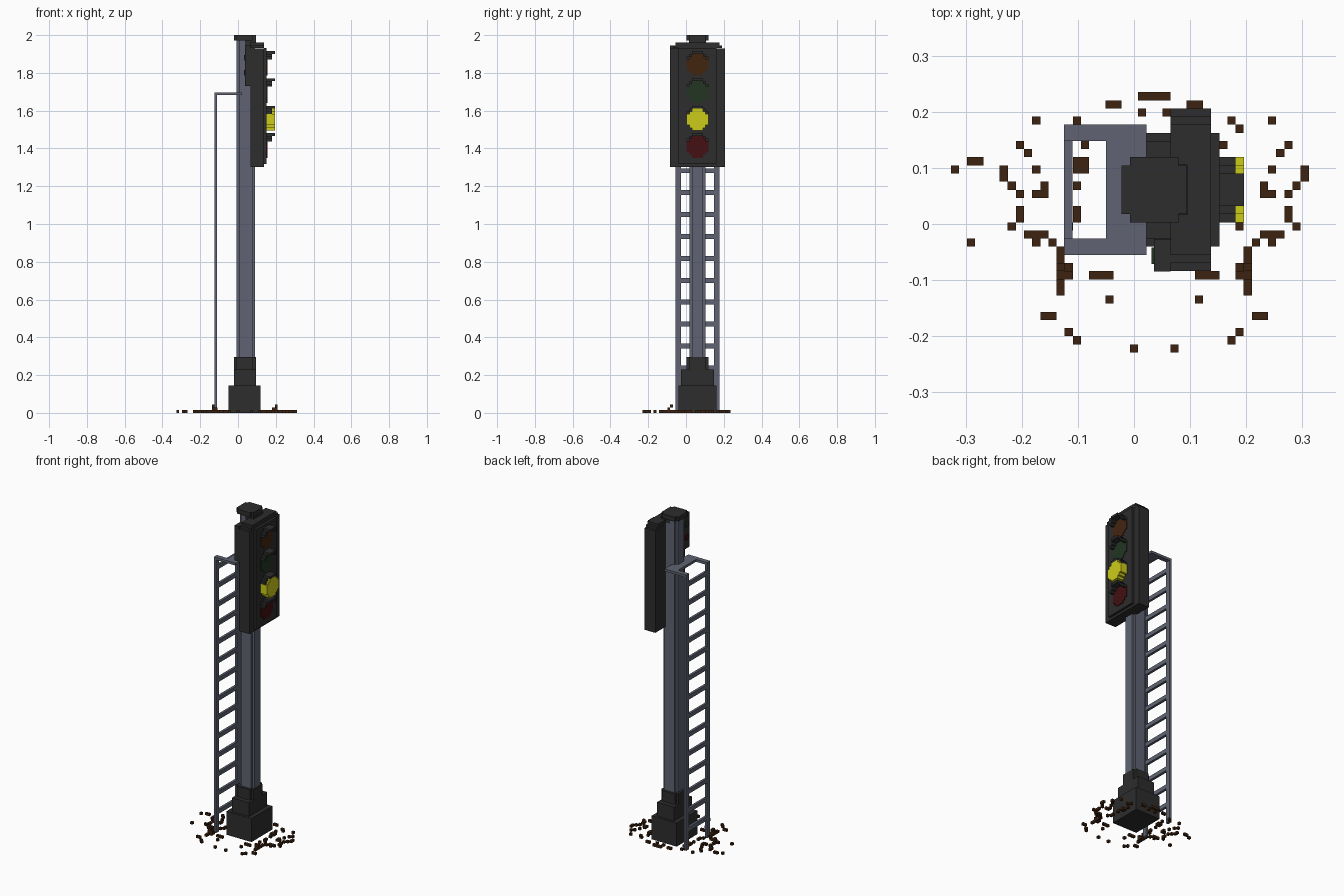
import bpy, bmesh
from mathutils import Vector

cube = bpy.data.objects.get("Cube")
if cube:
    bpy.data.objects.remove(cube, do_unlink=True)

U = 0.0145               # one block
CX, CY = 0.036, 0.061    # centre line of the post


def material(name, rgb):
    m = bpy.data.materials.new(name)
    m.use_nodes = True
    m.diffuse_color = (*rgb, 1)
    m.node_tree.nodes["Principled BSDF"].inputs["Base Color"].default_value = (*rgb, 1)
    return m


CHARCOAL = material("charcoal", (0.026, 0.026, 0.026))
STEEL = material("blue_grey_steel", (0.115, 0.127, 0.17))
BROWN = material("brown_gravel", (0.045, 0.016, 0.005))
AMBER = material("dark_amber", (0.055, 0.018, 0.005))
GREEN = material("dark_green", (0.016, 0.036, 0.016))
YELLOW = material("lit_yellow", (0.6, 0.6, 0.01))
RED = material("dark_red", (0.056, 0.005, 0.006))


def finish(name, bm, mat):
    bmesh.ops.recalc_face_normals(bm, faces=bm.faces)
    me = bpy.data.meshes.new(name)
    bm.to_mesh(me)
    bm.free()
    me.materials.append(mat)
    ob = bpy.data.objects.new(name, me)
    bpy.context.collection.objects.link(ob)
    return ob


def add_box(bm, x, y, z):
    """Box given by its (low, high) range on each axis."""
    verts = bmesh.ops.create_cube(bm, size=1)["verts"]
    for v in verts:
        v.co = Vector([(r[0] + r[1]) / 2 + c * (r[1] - r[0])
                       for c, r in zip(v.co, (x, y, z))])


def box(name, x, y, z, mat):
    bm = bmesh.new()
    add_box(bm, x, y, z)
    return finish(name, bm, mat)


def stepped(name, steps, place, lo, hi, mat):
    """Extrude a blocky rounded outline; steps are half sizes of one quarter."""
    quarter = [steps[0]]
    for (a, b), (c, d) in zip(steps, steps[1:]):
        quarter += [(c, b), (c, d)]
    back = quarter[::-1]
    outline = (quarter + [(-a, b) for a, b in back]
               + [(-a, -b) for a, b in quarter] + [(a, -b) for a, b in back])
    bm = bmesh.new()
    face = bm.faces.new([bm.verts.new(place(a, b, lo)) for a, b in outline])
    top = bmesh.ops.extrude_face_region(bm, geom=[face])["geom"]
    move = Vector(place(0, 0, hi)) - Vector(place(0, 0, lo))
    bmesh.ops.translate(bm, vec=move,
                        verts=[g for g in top if isinstance(g, bmesh.types.BMVert)])
    return finish(name, bm, mat)


def column(name, hx, hy, z0, z1, mat, cx=CX):
    """Upright post with notched corners."""
    return stepped(name, [(hx, hy - U), (hx - U, hy)],
                   lambda a, b, h: (cx + a, CY + b, h), z0, z1, mat)


# Base and post
box("base_block", (-0.05, 0.12), (-0.04, 0.162), (0, 0.145), CHARCOAL)
box("base_middle", (-0.022, 0.094), (-0.026, 0.148), (0.145, 0.23), CHARCOAL)
column("base_collar", 4 * U, 4 * U, 0.23, 0.295, CHARCOAL)
column("post", 0.049, 3 * U, 0.295, 1.972, STEEL, 0.041)
column("post_cap", 4 * U, 4 * U, 1.972, 2.0, CHARCOAL)
box("post_neck", (0.036, 0.095), (0.016, 0.106), (1.945, 1.972), CHARCOAL)

# Signal housing with a stepped top and raised front plate
for i, top in enumerate((1.93, 1.945, 1.96)):
    half = (10 - i) * U
    box(f"housing_{i}", (0.065, 0.137), (CY - half, CY + half),
        (top - U if i else 1.302, top), CHARCOAL)
box("front_plate", (0.137, 0.152), (CY - 7 * U, CY + 7 * U), (1.317, 1.933), CHARCOAL)

# Lamps, each under a stepped visor
disc = [(4 * U, 2 * U), (3 * U, 3 * U), (2 * U, 4 * U)]
for i, (label, mat) in enumerate((("amber", AMBER), ("green", GREEN),
                                  ("yellow", YELLOW), ("red", RED))):
    cz = 1.843 - 10 * U * i
    front = 0.196 if mat is YELLOW else 0.156
    stepped(label + "_lamp", disc, lambda a, b, h: (h, CY + a, cz + b),
            0.15, front, mat)
    bm = bmesh.new()
    add_box(bm, (0.15, 0.196), (CY - 2 * U, CY + 2 * U), (cz + 4 * U, cz + 5 * U))
    for s in (-1, 1):
        for k in (2, 3):
            y = sorted((CY + s * k * U, CY + s * (k + 1) * U))
            add_box(bm, (0.15, 0.181), y, (cz + (5 - k) * U, cz + (6 - k) * U))
    finish(label + "_visor", bm, CHARCOAL)

# Small repeater box behind the housing
box("repeater_box", (0.036, 0.065), (-0.085, -0.027), (1.73, 1.945), CHARCOAL)
for label, mat, z in (("green", GREEN, 1.88), ("red", RED, 1.80)):
    box(label + "_repeater", (0.031, 0.037), (-0.071, -0.042),
        (z - U, z + U), mat)

# Ladder: rails, rungs and top bracket
for side, s in (("right", -1), ("left", 1)):
    y = sorted((CY + s * 6 * U, CY + s * 8 * U))
    box(side + "_rail", (-0.125, -0.11), y, (0, 1.682), STEEL)
    box(side + "_top_arm", (-0.125, 0.022), y, (1.682, 1.697), STEEL)
box("top_bracket", (-0.05, 0.022), (CY - 6 * U, CY + 6 * U), (1.682, 1.697), STEEL)
bm = bmesh.new()
for k in range(14):
    z = 0.122 + 8 * U * k
    add_box(bm, (-0.125, -0.11), (CY - 6 * U, CY + 6 * U), (z - U * 0.9, z + U * 0.9))
finish("ladder_rungs", bm, STEEL)

# Scattered gravel, mirrored about the post: (column, row, run length)
gravel = [(0, 15, 2), (4, 14, 2), (1, 13, 1), (9, 12, 1), (10, 11, 1), (14, 12, 1),
          (8, 9, 1), (16, 9, 1), (15, 8, 1), (18, 6, 1), (18, 5, 1), (17, 4, 1),
          (14, 6, 1), (13, 4, 1), (13, 3, 2), (16, 3, 1), (16, 1, 1), (16, 0, 1),
          (17, -1, 1), (13, -2, 3), (12, -3, 1), (14, -3, 1), (10, -1, 1),
          (11, -4, 1), (5, -7, 3), (5, -10, 1), (12, -12, 2), (10, -14, 1),
          (9, -15, 1), (2, -16, 1), (8, 6, 2), (8, 7, 2), (9, 4, 1), (9, 1, 1),
          (9, 0, 1)]
bm = bmesh.new()


def stone(k, j, run, side, level=0):
    x = sorted((CX + side * k * U, CX + side * (k + run) * U))
    add_box(bm, x, (0.003 + j * U, 0.003 + (j + 1) * U), (level * U, (level + 1) * U))


for side in (-1, 1):
    for k, j, run in gravel:
        stone(k, j, run, side)
    # Small heap beside the base
    for j in range(-9, -4):
        stone(11, j, 1, side)
    for level in (0, 1):
        stone(10, -7, 2, side, level)
    stone(10, -6, 2, side)
    stone(11, -6, 1, side, 2)
stone(24 - U, 6, 1, -1)
stone(21, 7, 2, -1)
stone(22, -3, 1, -1)
finish("gravel", bm, BROWN)
